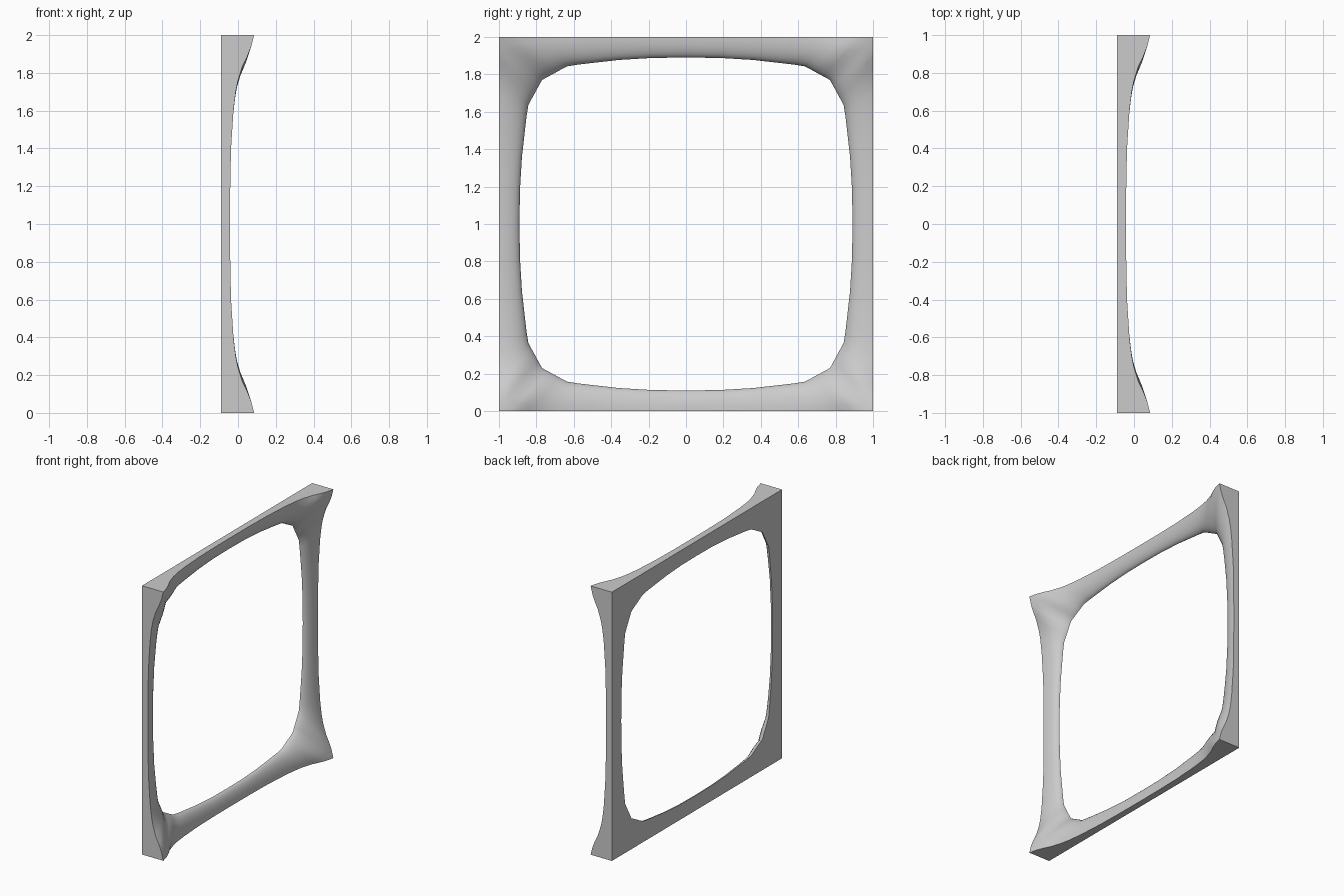
import bpy
import bmesh
import math

cube = bpy.data.objects.get("Cube")
if cube:
    bpy.data.objects.remove(cube, do_unlink=True)

BACK = -0.09   # plane of the flat rear face
STEPS = 9      # rings across the sculpted bar

# Half of one side: position along the edge, edge height, opening along, opening across
HALF = [
    (0.0, -0.042, 0.0, 0.89), (0.2, -0.041, 0.18, 0.888),
    (0.4, -0.037, 0.36, 0.877), (0.6, -0.024, 0.51, 0.86),
    (0.7, -0.012, 0.58, 0.852), (0.76, 0.0, 0.635, 0.843),
    (0.84, 0.025, 0.675, 0.822), (0.89, 0.05, 0.70, 0.808),
    (0.94, 0.07, 0.735, 0.789), (1.0, 0.085, 0.77, 0.77),
]
SIDE = [(-t, h, -a, b) for t, h, a, b in HALF[:0:-1]] + HALF[:-1]


def section(t, h, a, b):
    """One cross-section of the bar, from the rear outer edge to the opening."""
    corner = (h + 0.042) / 0.127
    p, q = 2 - 0.8 * corner, 0.5 + 0.2 * corner
    points = [(BACK, t, 1.0)]
    for k in range(STEPS + 1):
        s = math.sin(k / STEPS * math.pi / 2)
        x = BACK + (h - BACK) * max(0.0, 1 - s ** p) ** q
        points.append((x, t + (a - t) * s, 1 + (b - 1) * s))
    return points


# Sweep the sections round the four sides
bm = bmesh.new()
rows = []
for turn in range(4):
    for entry in SIDE:
        row = []
        for x, y, z in section(*entry):
            for _ in range(turn):
                y, z = z, -y
            row.append(bm.verts.new((x, y, z + 1)))
        rows.append(row)

# Closed loop in each section: outer wall, sculpted face, flat rear
count = len(rows[0])
for i, row in enumerate(rows):
    nxt = rows[(i + 1) % len(rows)]
    for j in range(count):
        k = (j + 1) % count
        bm.faces.new((row[j], row[k], nxt[k], nxt[j]))
bmesh.ops.recalc_face_normals(bm, faces=bm.faces)

mesh = bpy.data.meshes.new("square_frame")
bm.to_mesh(mesh)
bm.free()
frame = bpy.data.objects.new("square_frame", mesh)
bpy.context.collection.objects.link(frame)

# Plain grey finish
grey = bpy.data.materials.new("light_grey")
grey.use_nodes = True
colour = (0.6, 0.6, 0.6, 1)
grey.diffuse_color = colour
grey.node_tree.nodes["Principled BSDF"].inputs["Base Color"].default_value = colour
mesh.materials.append(grey)

# Smooth surfaces with crisp borders
bpy.ops.object.select_all(action="DESELECT")
frame.select_set(True)
bpy.context.view_layer.objects.active = frame
bpy.ops.object.shade_smooth_by_angle(angle=math.radians(40))
